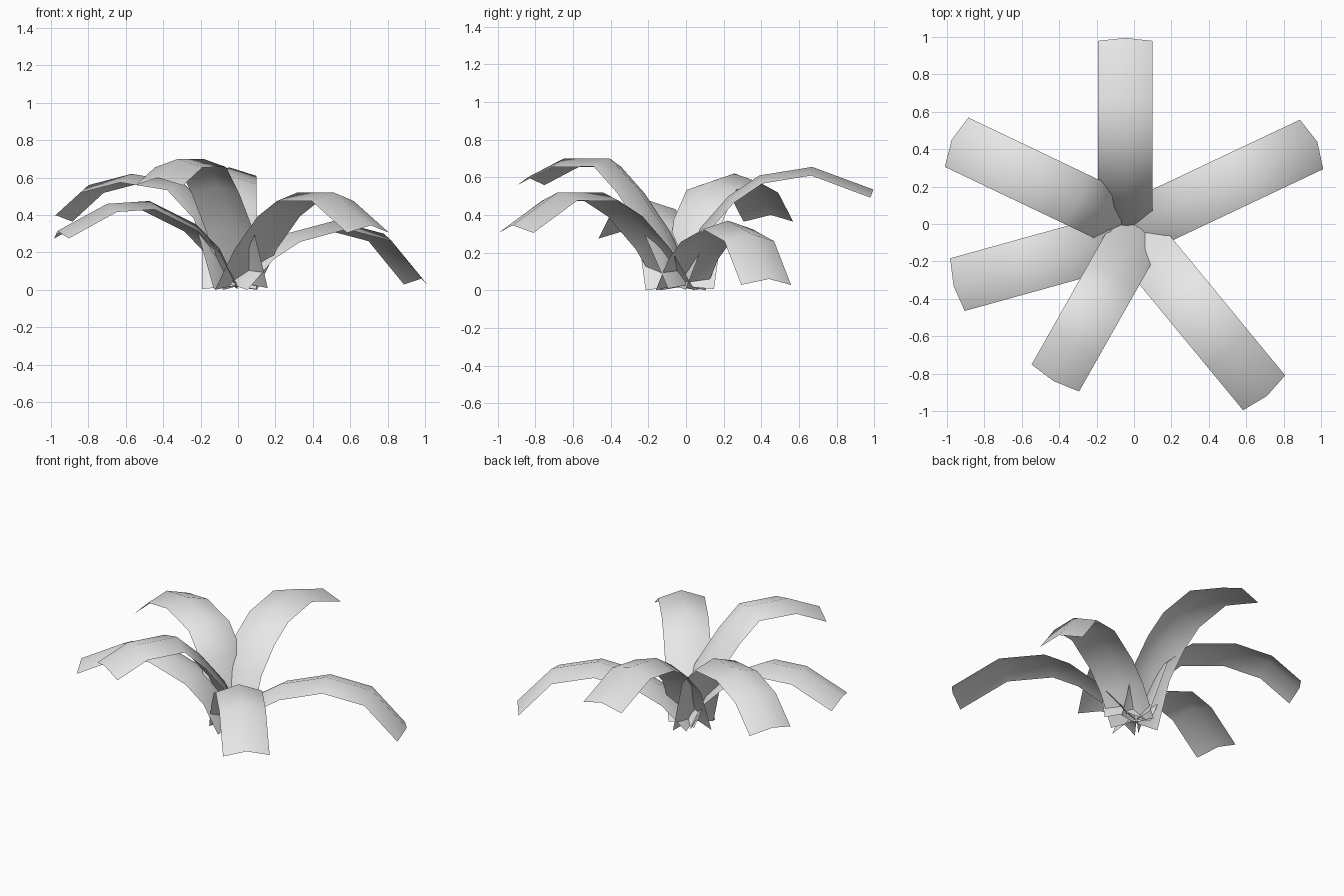
import bpy, bmesh, math
from mathutils import Vector

if "Cube" in bpy.data.objects:
    bpy.data.objects.remove(bpy.data.objects["Cube"])

HALF_WIDTH = 0.146
FOLD = 0.046      # height of the raised midrib above the leaf edges

mat = bpy.data.materials.new("pale_grey")
mat.diffuse_color = (0.8, 0.8, 0.8, 1)
mat.use_nodes = True
mat.node_tree.nodes["Principled BSDF"].inputs["Base Color"].default_value = mat.diffuse_color


def leaf(name, tip, angle, profile):
    """Arched strip folded along its midrib; profile = (distance back from tip, z)."""
    a = math.radians(angle)
    out = Vector((math.cos(a), math.sin(a), 0))
    side = Vector((-out.y, out.x, 0))
    mid = [Vector((tip[0], tip[1], 0)) - out * d + Vector((0, 0, z)) for d, z in profile]
    bm = bmesh.new()
    rows = []
    for i, p in enumerate(mid):
        # the edges drop away from the midrib along the curve normal
        tangent = (mid[max(i - 1, 0)] - mid[min(i + 1, len(mid) - 1)]).normalized()
        drop = tangent.cross(side) * FOLD
        row = []
        for k in (-1, 0, 1):
            q = p + side * HALF_WIDTH * k - drop * abs(k)
            q.z = max(q.z, 0)
            row.append(bm.verts.new(q))
        rows.append(row)
    for r0, r1 in zip(rows, rows[1:]):
        for k in (0, 1):
            f = bm.faces.new((r0[k], r0[k + 1], r1[k + 1], r1[k]))
            f.smooth = True
    bm.normal_update()
    if sum(f.normal.z for f in bm.faces) < 0:
        bmesh.ops.reverse_faces(bm, faces=bm.faces[:])
    me = bpy.data.meshes.new(name)
    bm.to_mesh(me)
    bm.free()
    me.materials.append(mat)
    bpy.context.collection.objects.link(bpy.data.objects.new(name, me))


# six drooping leaves around a common root
leaf("back_leaf", (-0.047, 0.995), 90,
     [(0, .535), (.325, .655), (.605, .61), (.77, .50), (.92, .33), (1.04, .02)])
leaf("back_right_leaf", (0.98, 0.44), 25.3,
     [(0, .06), (.22, .30), (.51, .37), (.80, .30), (.97, .20), (1.13, .03)])
leaf("back_left_leaf", (-0.975, 0.45), 154.5,
     [(0, .40), (.195, .56), (.45, .62), (.75, .575), (.93, .40), (1.05, .02)])
leaf("left_leaf", (-0.965, -0.33), 195.5,
     [(0, .315), (.275, .46), (.51, .475), (.77, .35), (.90, .22), (1.0, .02)])
leaf("front_left_leaf", (-0.43, -0.84), 240.5,
     [(0, .60), (.22, .70), (.50, .70), (.66, .55), (.83, .33), (.98, .03)])
leaf("front_right_leaf", (0.71, -0.92), -50.5,
     [(0, .345), (.31, .52), (.62, .52), (.80, .43), (1.0, .25), (1.17, .02)])
